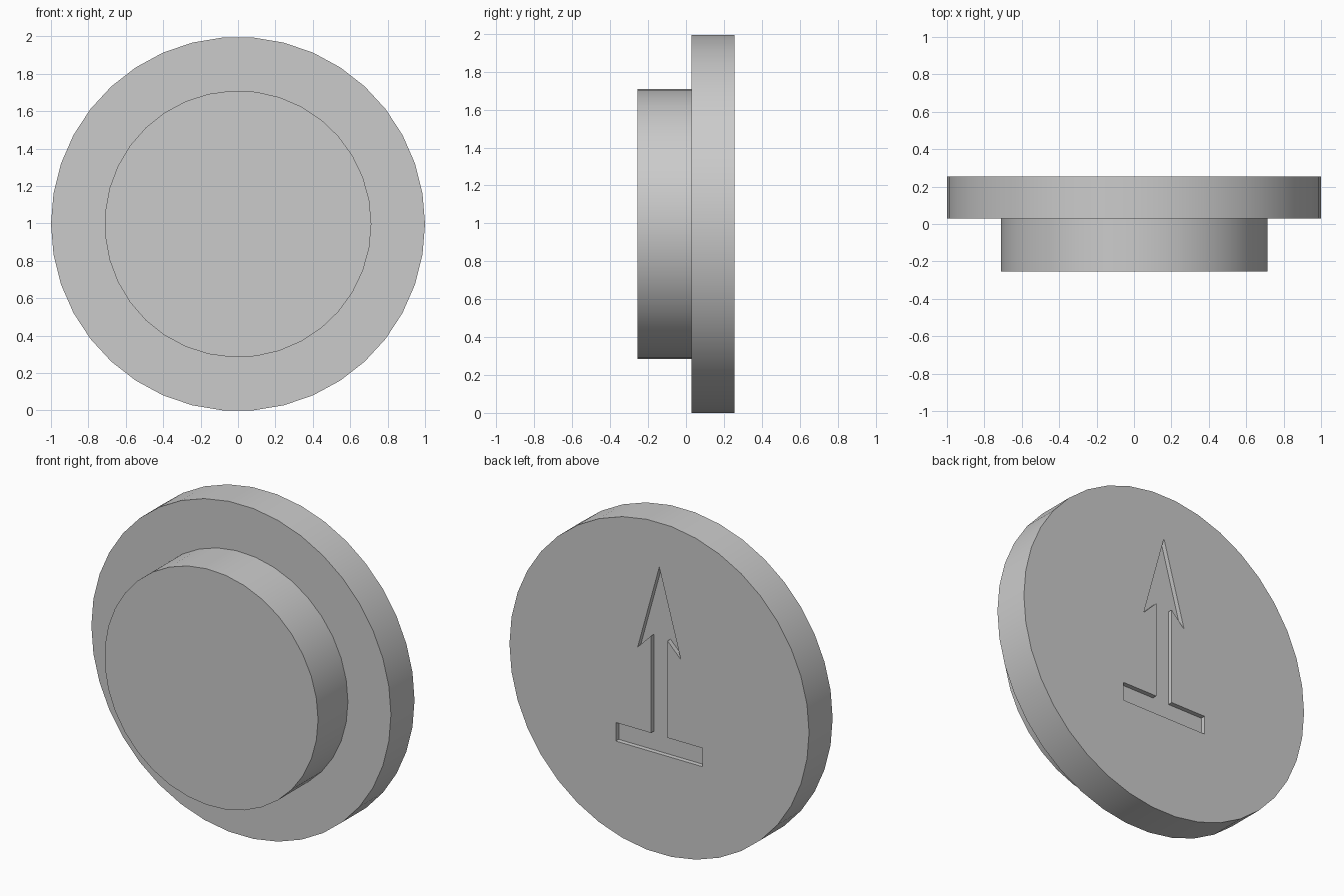
import bpy, bmesh
from math import cos, sin, tau, pi, radians
from mathutils import Vector

if "Cube" in bpy.data.objects:
    bpy.data.objects.remove(bpy.data.objects["Cube"], do_unlink=True)

CENTRE_Z = cos(pi / 38)   # the large disc rests on a flat side

grey = bpy.data.materials.new("plain grey")
grey.use_nodes = True
COLOUR = (0.6, 0.6, 0.6, 1)
grey.diffuse_color = COLOUR
grey.node_tree.nodes["Principled BSDF"].inputs["Base Color"].default_value = COLOUR


def ring(radius, sides):
    return [(radius * cos(tau * i / sides), radius * sin(tau * i / sides)) for i in range(sides)]


def prism(name, outline, front, back):
    """Extrude an x-z outline along y."""
    bm = bmesh.new()
    face = bm.faces.new([bm.verts.new((x, front, z + CENTRE_Z)) for x, z in outline])
    new = bmesh.ops.extrude_face_region(bm, geom=[face], use_keep_orig=True)["geom"]
    verts = [g for g in new if isinstance(g, bmesh.types.BMVert)]
    bmesh.ops.translate(bm, verts=verts, vec=Vector((0, back - front, 0)))
    bmesh.ops.recalc_face_normals(bm, faces=bm.faces)
    mesh = bpy.data.meshes.new(name)
    bm.to_mesh(mesh)
    bm.free()
    mesh.materials.append(grey)
    obj = bpy.data.objects.new(name, mesh)
    bpy.context.collection.objects.link(obj)
    return obj


def select(obj):
    bpy.ops.object.select_all(action='DESELECT')
    obj.select_set(True)
    bpy.context.view_layer.objects.active = obj


# Wide disc at the back and narrower boss at the front
disc = prism("disc", ring(1, 38), 0.03, 0.255)
boss = prism("boss", ring(0.713, 35), -0.255, 0.03)

# Arrow with a foot bar, mirrored from its half outline
half = [(0, 0.73), (0.144, 0.21), (0.055, 0.30), (0.055, -0.285), (0.29, -0.285), (0.29, -0.397)]
arrow = half + [(-x, z) for x, z in reversed(half[1:])]
cutter = prism("arrow_cutter", arrow, 0.227, 0.35)
cutter.hide_render = True

# Sink the arrow into the back of the disc
cut = disc.modifiers.new("arrow recess", 'BOOLEAN')
cut.operation = 'DIFFERENCE'
cut.solver = 'EXACT'
cut.object = cutter
select(disc)
bpy.ops.object.modifier_apply(modifier=cut.name)
bpy.data.objects.remove(cutter, do_unlink=True)

# Smooth rims with crisp edges
for obj in (disc, boss):
    select(obj)
    bpy.ops.object.shade_smooth_by_angle(angle=radians(30))
